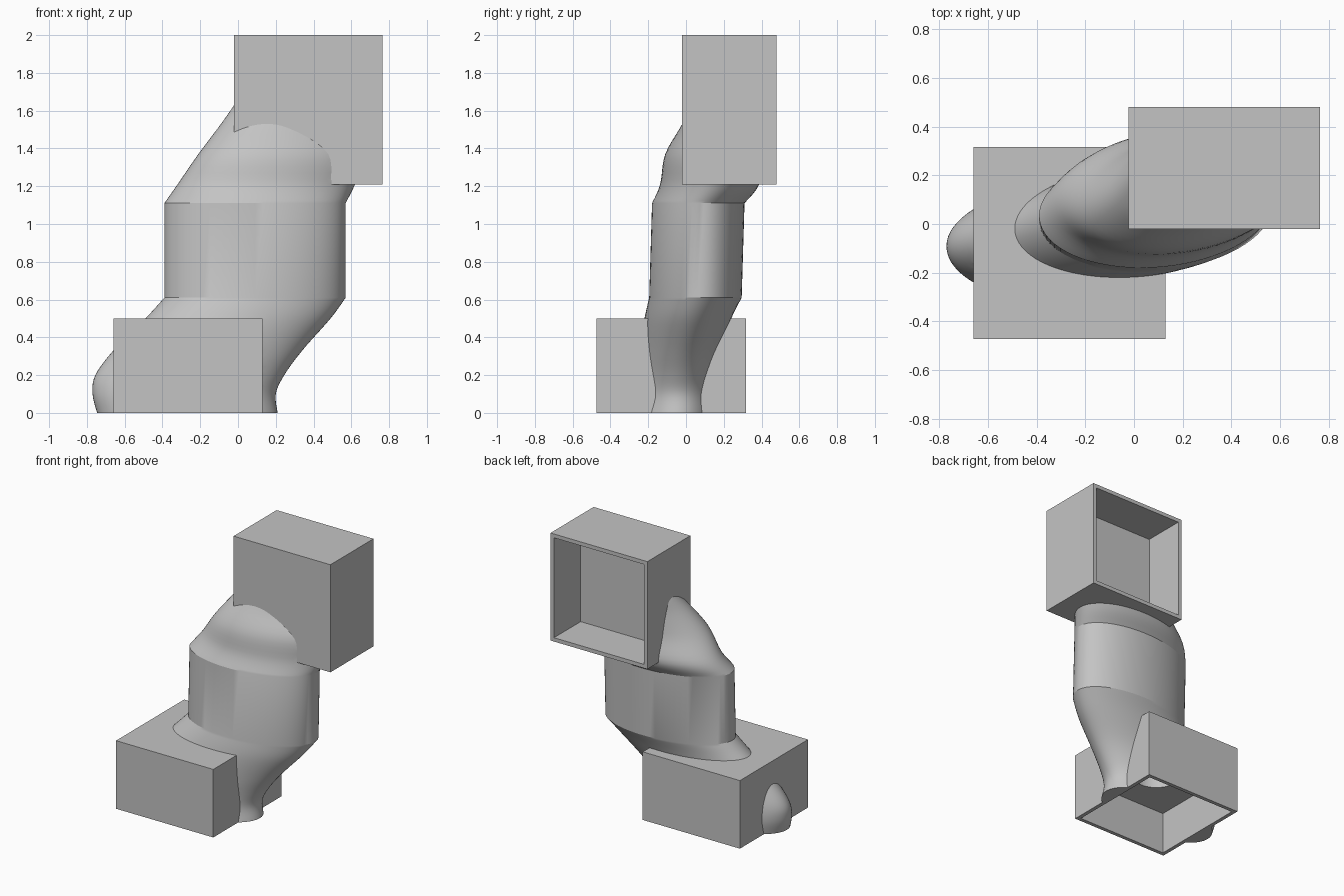
import bpy, bmesh, math
from mathutils import Vector

if "Cube" in bpy.data.objects:
    bpy.data.objects.remove(bpy.data.objects["Cube"])

grey = bpy.data.materials.new("plain_grey")
grey.diffuse_color = (0.55, 0.55, 0.55, 1)
grey.use_nodes = True
grey.node_tree.nodes["Principled BSDF"].inputs["Base Color"].default_value = grey.diffuse_color


def make(name, bm):
    bmesh.ops.recalc_face_normals(bm, faces=bm.faces)
    me = bpy.data.meshes.new(name)
    bm.to_mesh(me)
    bm.free()
    me.materials.append(grey)
    ob = bpy.data.objects.new(name, me)
    bpy.context.collection.objects.link(ob)
    return ob


def box(name, lo, hi):
    bm = bmesh.new()
    bmesh.ops.create_cube(bm, size=1)
    for v in bm.verts:
        v.co = Vector([(lo[i] + hi[i]) / 2 + v.co[i] * (hi[i] - lo[i]) for i in range(3)])
    return make(name, bm)


def cylinder(name, centre, radius, depth, along_y=False):
    bm = bmesh.new()
    bmesh.ops.create_cone(bm, cap_ends=True, segments=48, radius1=radius,
                          radius2=radius, depth=depth)
    for v in bm.verts:
        x, y, z = v.co
        v.co = Vector((x, z, y) if along_y else (x, y, z)) + Vector(centre)
    return make(name, bm)


def boolean(target, tool, operation):
    m = target.modifiers.new(operation, "BOOLEAN")
    m.operation, m.solver, m.object = operation, "EXACT", tool
    bpy.context.view_layer.objects.active = target
    bpy.ops.object.modifier_apply(modifier=m.name)
    bpy.data.objects.remove(tool)


def smooth_rows(rows, steps):
    """Catmull-Rom interpolation through section rows."""
    out = []
    for i in range(len(rows) - 1):
        p0, p1 = rows[max(i - 1, 0)], rows[i]
        p2, p3 = rows[i + 1], rows[min(i + 2, len(rows) - 1)]
        for s in range(steps):
            t = s / steps
            out.append([0.5 * (2 * b + (c - a) * t + (2 * a - 5 * b + 4 * c - d) * t * t
                               + (3 * b - a - 3 * c + d) * t ** 3)
                        for a, b, c, d in zip(p0, p1, p2, p3)])
    return out + [rows[-1]]


# duct sections: z, centre x, half x, centre y, half y, slant
lower = [(0, -.268, .478, -.075, .245, .125), (.1, -.285, .485, -.065, .235, .125),
         (.2, -.255, .5, -.055, .22, .125), (.33, -.16, .5, -.035, .215, .125),
         (.5, 0, .49, .01, .23, .125), (.61, .09, .48, .05, .245, .125)]
upper = [(1.11, .09, .48, .065, .245, .125), (1.21, .15, .47, .125, .262, .16),
         (1.37, .24, .45, .15, .26, .3), (1.53, .31, .4, .22, .24, .4),
         (1.63, .36, .38, .22, .2, .15)]
sections = smooth_rows(lower, 5) + smooth_rows(upper, 5)

# winding oval duct
N = 72
bm = bmesh.new()
rings = []
for z, cx, hx, cy, hy, slant in sections:
    rings.append([bm.verts.new((cx + hx * math.cos(a), cy + hy * math.sin(a + slant), z))
                  for a in (2 * math.pi * k / N for k in range(N))])
for r0, r1 in zip(rings, rings[1:]):
    for k in range(N):
        j = (k + 1) % N
        bm.faces.new((r0[k], r0[j], r1[j], r1[k]))
bm.faces.new(rings[0][::-1])
bm.faces.new(rings[-1])
duct = make("duct_with_end_boxes", bm)

# end boxes joined to the duct
boolean(duct, box("lower_box", (-.66, -.473, 0), (.13, .317, .5)), "UNION")
boolean(duct, box("upper_box", (-.022, -.02, 1.21), (.765, .48, 2)), "UNION")

# open recesses and round blind holes
boolean(duct, box("lower_recess", (-.632, -.445, -.1), (.102, .289, .31)), "DIFFERENCE")
boolean(duct, box("upper_recess", (.006, .17, 1.238), (.737, .6, 1.972)), "DIFFERENCE")
boolean(duct, cylinder("lower_hole", (-.265, -.078, .38), .16, .2), "DIFFERENCE")
boolean(duct, cylinder("upper_hole", (.371, .105, 1.605), .16, .2, True), "DIFFERENCE")

bpy.ops.object.select_all(action="DESELECT")
duct.select_set(True)
bpy.context.view_layer.objects.active = duct
bpy.ops.object.shade_smooth_by_angle(angle=math.radians(22))
